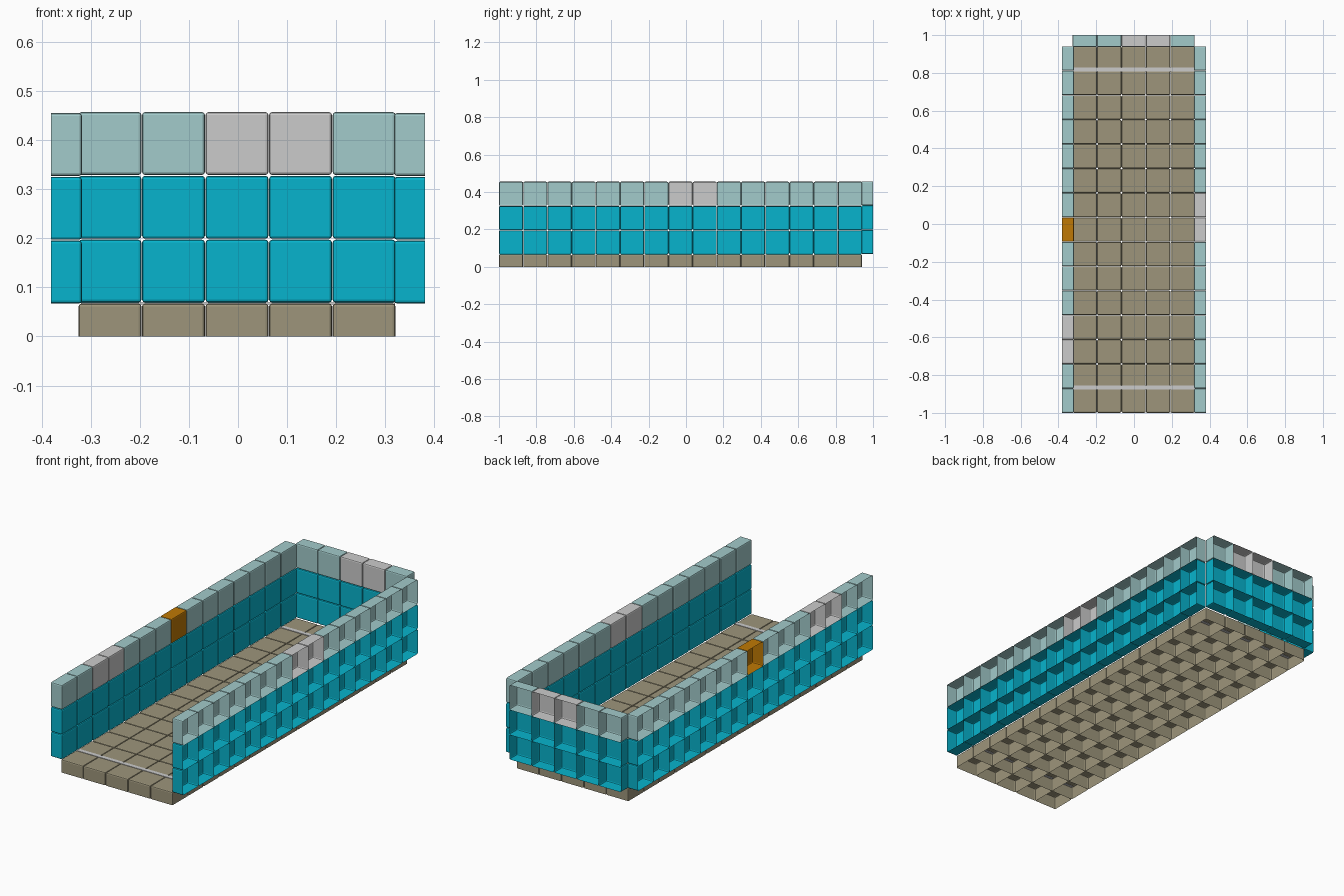
import bpy, bmesh
from math import pi
from mathutils import Matrix, Vector

if "Cube" in bpy.data.objects:
    bpy.data.objects.remove(bpy.data.objects["Cube"])

P = 0.1294          # tile pitch
S = 0.128           # tile size


def material(name, rgb):
    m = bpy.data.materials.new(name)
    m.diffuse_color = (*[c ** 2.2 for c in rgb], 1)
    m.use_nodes = True
    m.node_tree.nodes["Principled BSDF"].inputs["Base Color"].default_value = m.diffuse_color
    return m


TAN = material("floor_tan", (0.61, 0.58, 0.48))
BLUE = material("wall_blue", (0.06, 0.70, 0.80))
PALE = material("rim_pale_teal", (0.63, 0.79, 0.79))
AMBER = material("marker_amber", (0.74, 0.47, 0.05))


def tile_mesh(name, depth, mat):
    """Open-backed rounded tile: rim at z = 0, face at z = depth."""
    bm = bmesh.new()
    bmesh.ops.create_cube(bm, size=1)
    bmesh.ops.transform(bm, verts=bm.verts, matrix=Matrix.Translation((0, 0, depth / 2))
                        @ Matrix.Diagonal((S, S, depth, 1)))
    bmesh.ops.delete(bm, geom=[f for f in bm.faces if f.normal.z < -0.5], context='FACES_ONLY')
    bmesh.ops.bevel(bm, geom=[e for e in bm.edges if not e.is_boundary],
                    offset=0.006, segments=2, profile=0.5, affect='EDGES')
    me = bpy.data.meshes.new(name)
    bm.to_mesh(me)
    bm.free()
    if mat:
        me.materials.append(mat)
    return me


def place(name, mesh, loc, rot):
    ob = bpy.data.objects.new(name, mesh)
    ob.matrix_world = Matrix.Translation(Vector(loc)) @ rot
    bpy.context.collection.objects.link(ob)


FLOOR = tile_mesh("floor_tile", 0.067, TAN)
WALL = {k: tile_mesh(k + "_tile", 0.063, m) for k, m in
        dict(blue=BLUE, pale=PALE, grey=None, amber=AMBER).items()}


def kind(row, col, special):
    return "blue" if row < 2 else special.get(col, "pale")


# Floor: 5 x 15 tiles, open underneath
for j in range(15):
    for i in range(5):
        place("floor_tile", FLOOR, ((i - 2) * P - 0.002, -1 + (j + 0.5) * P, 0), Matrix.Identity(4))

# Walls: tile faces look inward, hollow side outward
right_special = {7: "grey", 8: "grey"}
left_special = {2: "grey", 3: "grey", 7: "amber"}
back_special = {2: "grey", 3: "grey"}
for row in range(3):
    z = 0.066 + (row + 0.5) * 0.13
    for side, name, special in ((1, "right_wall_tile", right_special), (-1, "left_wall_tile", left_special)):
        for j in range(15):
            place(name, WALL[kind(row, j, special)], (side * 0.381, -1 + (j + 0.5) * P, z),
                  Matrix.Rotation(-side * pi / 2, 4, 'Y'))
    for i in range(5):
        place("back_wall_tile", WALL[kind(row, i, back_special)], ((i - 2) * P - 0.002, 1.0, z + 0.002),
              Matrix.Rotation(pi / 2, 4, 'X'))

# Grey lines across the floor near both ends
for y in (-0.866, 0.818):
    bpy.ops.mesh.primitive_cube_add(size=1, location=(0, y, 0.067))
    line = bpy.context.object
    line.name = "floor_line"
    line.scale = (0.64, 0.022, 0.004)
